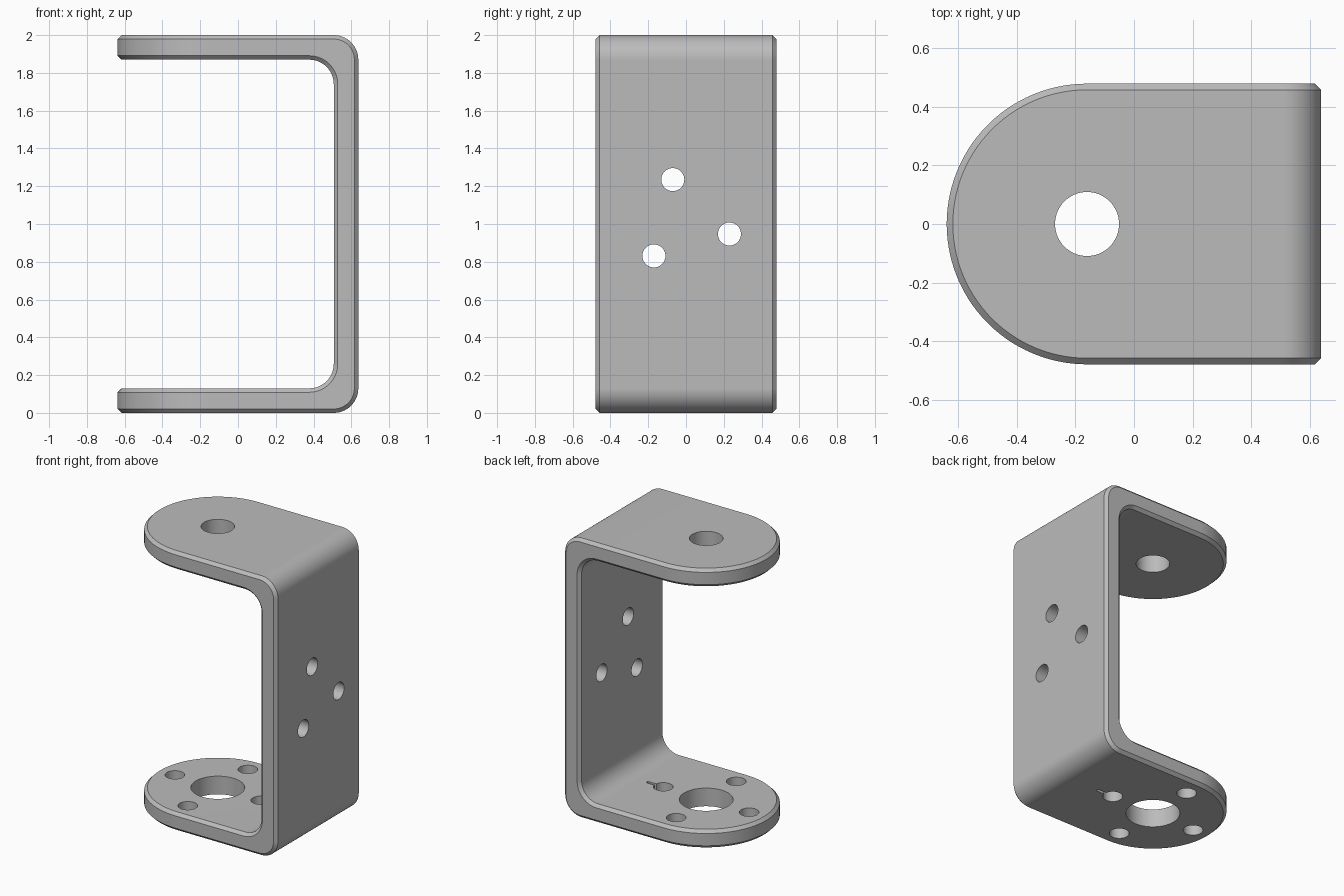
import bpy, bmesh, math
from mathutils import Vector, Matrix

cube = bpy.data.objects.get("Cube")
if cube:
    bpy.data.objects.remove(cube)

HEIGHT, END_X, BACK_X = 2.0, -0.16, 0.637
HALF_W = 0.478        # half width, also the radius of the rounded ends
THICK, CHAMFER = 0.13, 0.021
BEND = 0.13           # radius of inner and outer bends

metal = bpy.data.materials.new("plain grey metal")
metal.use_nodes = True
GREY = (0.5, 0.5, 0.5, 1)
metal.diffuse_color = GREY
metal.node_tree.nodes["Principled BSDF"].inputs["Base Color"].default_value = GREY


def ring(edge, face, skin, skin_in, core_out, core_in):
    """Chamfered cross-section; each argument is an (x, z) point plus half width."""
    (ox, oz), (ix, iz) = skin, skin_in
    (cox, coz), (cix, ciz) = core_out, core_in
    return [Vector(p) for p in (
        (cox, -edge, coz), (cix, -edge, ciz), (ix, -face, iz), (ix, face, iz),
        (cix, edge, ciz), (cox, edge, coz), (ox, face, oz), (ox, -face, oz))]


def lower_half():
    rings = []
    # rounded flange end
    steps = 28
    for i in range(steps + 1):
        a = math.pi / 2 * i / steps
        r = HALF_W - CHAMFER
        x_edge, x_face = END_X - HALF_W * math.cos(a), END_X - r * math.cos(a)
        rings.append(ring(HALF_W * math.sin(a), r * math.sin(a),
                          (x_face, 0), (x_face, THICK),
                          (x_edge, CHAMFER), (x_edge, THICK - CHAMFER)))
    # bend from flange to wall
    outer = Vector((BACK_X - BEND, BEND))
    inner = Vector((BACK_X - THICK - BEND, THICK + BEND))
    steps = 14
    for i in range(steps + 1):
        a = math.pi / 2 * i / steps
        n = Vector((math.sin(a), -math.cos(a)))
        rings.append(ring(HALF_W, HALF_W - CHAMFER,
                          outer + n * BEND, inner + n * BEND,
                          outer + n * (BEND - CHAMFER), inner + n * (BEND + CHAMFER)))
    return rings


# bracket body: lower half followed by its mirrored twin
rings = lower_half()
rings += [[Vector((p.x, p.y, HEIGHT - p.z)) for p in r] for r in reversed(rings)]
bm = bmesh.new()
loops = [[bm.verts.new(p) for p in r] for r in rings]
for a, b in zip(loops, loops[1:]):
    for k in range(8):
        m = (k + 1) % 8
        bm.faces.new((a[k], a[m], b[m], b[k]))
bmesh.ops.remove_doubles(bm, verts=bm.verts, dist=1e-5)
bmesh.ops.recalc_face_normals(bm, faces=bm.faces)
mesh = bpy.data.meshes.new("bracket")
bm.to_mesh(mesh)
bm.free()
bracket = bpy.data.objects.new("bracket", mesh)
bpy.context.collection.objects.link(bracket)
mesh.materials.append(metal)
bpy.context.view_layer.objects.active = bracket
bracket.select_set(True)


def cut(shape):
    """Subtract a bmesh from the bracket."""
    m = bpy.data.meshes.new("cutter")
    shape.to_mesh(m)
    shape.free()
    m.materials.append(metal)
    cutter = bpy.data.objects.new("cutter", m)
    cutter.hide_render = True
    bpy.context.collection.objects.link(cutter)
    mod = bracket.modifiers.new("cut", "BOOLEAN")
    mod.operation, mod.solver, mod.object = "DIFFERENCE", "EXACT", cutter
    bpy.ops.object.modifier_apply(modifier=mod.name)
    bpy.data.objects.remove(cutter)


def drill(centre, radius, axis="Z", sides=40):
    turn = Matrix.Rotation(math.pi / 2, 4, "Y") if axis == "X" else Matrix()
    shape = bmesh.new()
    bmesh.ops.create_cone(shape, cap_ends=True, segments=sides, radius1=radius,
                          radius2=radius, depth=0.4,
                          matrix=Matrix.Translation(centre) @ turn)
    cut(shape)


# shaft holes in the upper and lower flanges
drill((END_X, 0, HEIGHT - THICK / 2), 0.109, sides=64)
drill((END_X, 0, THICK / 2), 0.175, sides=64)
# four screw holes around the lower shaft hole
for i in range(4):
    a = i * math.pi / 2
    drill((END_X + 0.34 * math.cos(a), 0.34 * math.sin(a), THICK / 2), 0.064)
# narrow slot running from one screw hole toward the wall
slot = bmesh.new()
bmesh.ops.create_cube(slot, size=1, matrix=Matrix.Translation((0.255, 0, THICK / 2))
                      @ Matrix.Diagonal((0.11, 0.022, 0.4, 1)))
cut(slot)
# mounting holes in the wall
for y, z in ((-0.07, 1.235), (0.23, 0.947), (-0.17, 0.831)):
    drill((BACK_X - THICK / 2, y, z), 0.061, "X")

# smooth curves, crisp chamfers
bpy.ops.object.shade_smooth_by_angle(angle=math.radians(30))
weighted = bracket.modifiers.new("even_shading", "WEIGHTED_NORMAL")
weighted.keep_sharp = True
